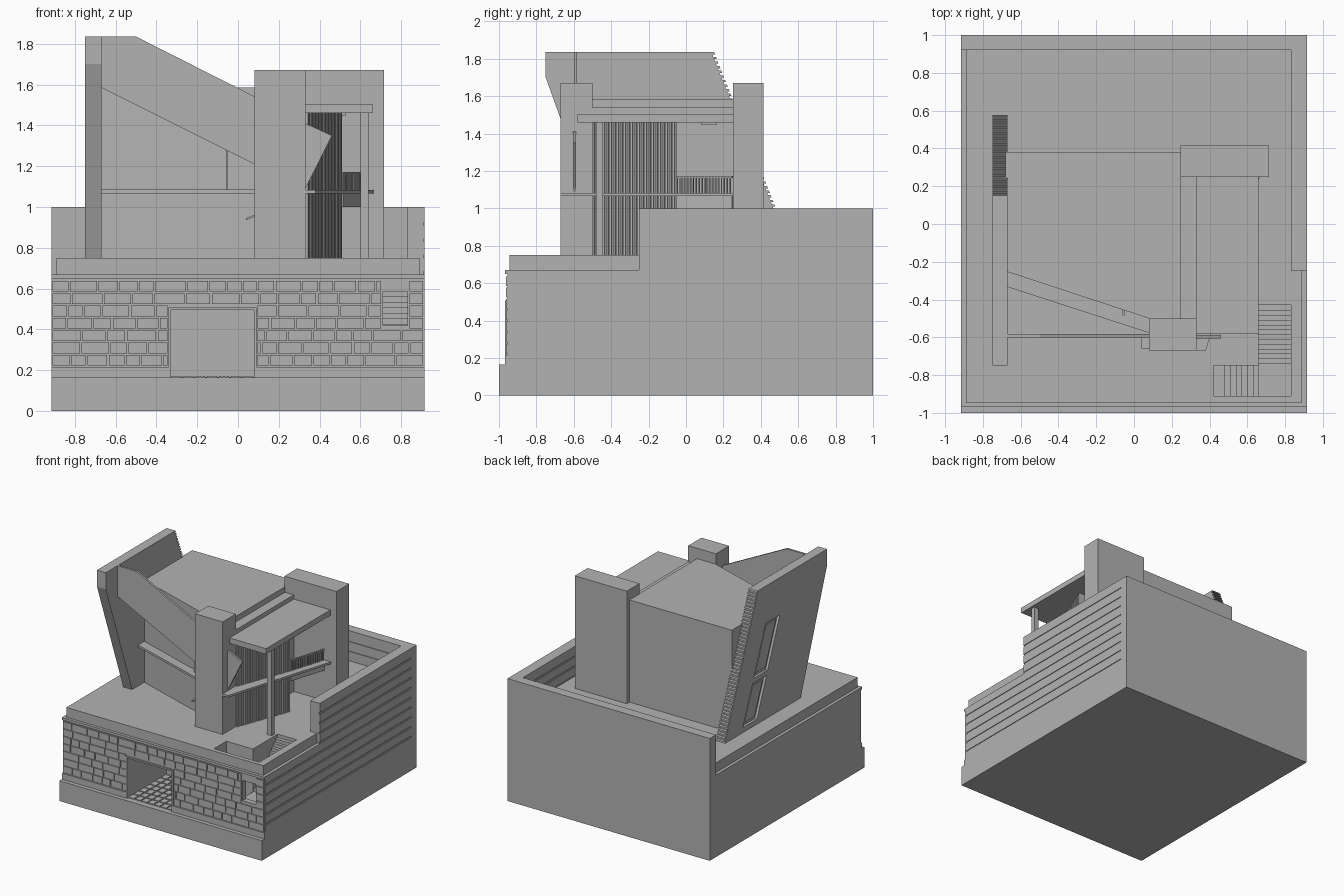
import bpy, bmesh, math, random
from mathutils import Vector

if "Cube" in bpy.data.objects:
    bpy.data.objects.remove(bpy.data.objects["Cube"], do_unlink=True)
random.seed(4)

concrete = bpy.data.materials.new("plain_grey")
concrete.use_nodes = True
GREY = (0.45, 0.45, 0.45, 1)
concrete.diffuse_color = GREY
concrete.node_tree.nodes["Principled BSDF"].inputs["Base Color"].default_value = GREY


def add_prism(bm, pts, axis, lo, hi):
    """Extrude a 2D outline along an axis from lo to hi."""
    place = {"x": lambda p, d: (d, p[0], p[1]),
             "y": lambda p, d: (p[0], d, p[1]),
             "z": lambda p, d: (p[0], p[1], d)}[axis]
    a = [bm.verts.new(place(p, lo)) for p in pts]
    b = [bm.verts.new(place(p, hi)) for p in pts]
    bm.faces.new(a)
    bm.faces.new(b[::-1])
    for i in range(len(a)):
        j = (i + 1) % len(a)
        bm.faces.new((a[i], b[i], b[j], a[j]))


def add_box(bm, x0, x1, y0, y1, z0, z1):
    add_prism(bm, [(x0, y0), (x1, y0), (x1, y1), (x0, y1)], "z", z0, z1)


def finish(name, bm):
    bmesh.ops.recalc_face_normals(bm, faces=bm.faces)
    me = bpy.data.meshes.new(name)
    bm.to_mesh(me)
    bm.free()
    me.materials.append(concrete)
    ob = bpy.data.objects.new(name, me)
    bpy.context.collection.objects.link(ob)
    return ob


def boxes(name, items):
    bm = bmesh.new()
    for it in items:
        add_box(bm, *it)
    return finish(name, bm)


def prism(name, pts, axis, lo, hi):
    bm = bmesh.new()
    add_prism(bm, pts, axis, lo, hi)
    return finish(name, bm)


def cut(target, cutter):
    cutter.hide_render = True
    cutter.hide_viewport = True
    cutter.display_type = "WIRE"
    m = target.modifiers.new("cut", "BOOLEAN")
    m.operation = "DIFFERENCE"
    m.solver = "EXACT"
    m.object = cutter


def strip(a, b, width):
    """Plan outline of a straight strip with its left edge running from a to b."""
    a, b = Vector(a), Vector(b)
    d = (b - a).normalized()
    n = Vector((d.y, -d.x)) * width
    return [a, b, b + n, a + n]


W = 0.915   # half width of the base

# Base with plinth, garage opening, stair shaft and side grooves
base = prism("base", [(-1, 0), (1, 0), (1, .67), (-.955, .67), (-.955, .165), (-1, .165)], "x", -W, W)
deck = boxes("deck", [(-.89, .89, -.945, .95, .66, .75)])
opening = boxes("opening_cutter", [(-.33, .08, -1.1, -.45, .166, .5)])
shaft = prism("shaft_cutter", [(.42, -.91), (.83, -.91), (.83, -.43), (.66, -.43), (.66, -.75), (.42, -.75)],
              "z", .2, .9)
window_cut = boxes("front_window_cutter", [(.71, .83, -1.1, -.88, .42, .585)])
cut(base, opening)
cut(base, shaft)
cut(base, window_cut)
cut(deck, shaft)

# Tall back and right walls, grooved on their faces
walls = prism("rear_walls", [(-W, .92), (.83, .92), (.83, -.25), (W, -.25), (W, 1), (-W, 1)], "z", .6, 1)
levels = [.27 + .08 * i for i in range(9)]
g = .006
side_grooves = boxes("side_groove_cutter", [(W - g, 1, -.94, .93, z, z + .014) for z in levels])
inner_grooves = boxes("inner_groove_cutter",
                      [(.8, .83 + g, -.2, .9, z, z + .014) for z in levels[-3:]]
                      + [(-.89, .78, .9, .92 + g, z, z + .014) for z in levels[-3:]])
cut(base, side_grooves)
cut(walls, side_grooves)
cut(walls, inner_grooves)

# Front facade: stone blocks, skirting, moulding and door frame
bm = bmesh.new()
rows, z0, z1 = 7, .222, .645
h = (z1 - z0) / rows
holes = [(-.345, .095, 0, .515), (.7, .84, .41, .595)]
for r in range(rows):
    lo, hi = z0 + r * h, z0 + (r + 1) * h - .008
    x = -W + .006
    while x < W - .03:
        nx = min(x + random.uniform(.07, .16), W)
        if W - nx < .05:
            nx = W
        spans = [(x, nx - .008)]
        for hx0, hx1, hz0, hz1 in holes:
            if hi > hz0 and lo < hz1:
                spans = [s for a, b in spans for s in ((a, min(b, hx0)), (max(a, hx1), b))]
        for a, b in spans:
            if b - a > .012:
                add_box(bm, a, b, -.963, -.95, lo, hi)
        x = nx
finish("stone_blocks", bm)
boxes("skirting", [(-W, -.34, -.967, -.95, .16, .215), (.09, W, -.967, -.95, .16, .215)])
boxes("moulding", [(-W, W, -.968, -.94, .65, .67)])
boxes("door_frame", [(-.34, -.328, -.968, -.94, .165, .505), (.078, .09, -.968, -.94, .165, .505),
                     (-.34, .09, -.968, -.94, .495, .507)])
boxes("floor_tiles", [(-.325 + .058 * i, -.277 + .058 * i, -.95 + .07 * j, -.89 + .07 * j, .16, .171)
                      for i in range(7) for j in range(7)])

# Stairs: one flight down to a landing, second flight turning inward
rise = .027
stairs = [(.66, .83, -.46 - .0255 * i, -.43 - .0255 * i, .19, .75 - rise * (i + 1)) for i in range(12)]
stairs.append((.66, .83, -.91, -.74, .19, .40))
stairs += [(.66 - .03 * (i + 1), .66 - .03 * i, -.91, -.75, .19, .40 - rise * (i + 1)) for i in range(6)]
boxes("stairs", stairs)

# Leaning side slab with a fluted rear edge and two slanted panes
top, foot = Vector((.15, 1.835)), Vector((.58, .75))
n = 44
flutes = []
for i in range(n):
    p, q = top.lerp(foot, i / n), top.lerp(foot, (i + .5) / n)
    dent = Vector((-.014, 0))
    flutes += [p, q, q + dent, top.lerp(foot, (i + 1) / n) + dent]
slab = prism("leaning_slab", [(-.41, .75), (-.75, 1.70), (-.75, 1.835)] + flutes + [foot], "x", -.75, -.67)


def pane(name, za, zb, inset, x0, x1):
    lean = lambda z: -.14 + (1.53 - z) * .4
    pts = [(lean(za) + inset, za), (lean(zb) + inset, zb),
           (lean(zb) + .18 - inset, zb), (lean(za) + .18 - inset, za)]
    return prism(name, pts, "x", x0, x1)


for za, zb in ((.79, 1.10), (1.14, 1.53)):
    cut(slab, pane("pane_cutter", za, zb, 0, -.8, -.73))
    pane("slab_pane", za + .025, zb - .025, .025, -.74, -.72)

# House body with angled front, lower roof strip and ledge
prism("house_body", [(-.68, -.25), (.08, -.5), (.25, -.5), (.25, .38), (-.68, .38)], "z", .74, 1.585)
boxes("roof_strip", [(.24, .33, -.52, .26, .74, 1.54)])
prism("front_ledge", [(-.68, -.33), (.09, -.58), (.09, -.49), (-.68, -.24)], "z", 1.067, 1.085)
boxes("window_mullion", [(-.06, -.05, -.485, -.44, 1.085, 1.3)])
prism("fascia", [(-.68, 1.59), (-.68, 1.835), (-.5, 1.835), (.09, 1.537), (.09, 1.205)], "y", -.6, -.583)

# Piers
boxes("front_pier", [(.08, .33, -.67, -.5, .74, 1.67)])
boxes("rear_pier", [(.245, .715, .25, .415, .74, 1.67)])
prism("pier_spout", [(.04, .935), (.09, .955), (.09, .965), (.04, .945)], "y", -.66, -.59)

# Canopy on twin posts
boxes("canopy", [(.33, .66, -.58, .26, 1.46, 1.505)])
boxes("canopy_posts", [(.6, .64, -.48, -.445, .74, 1.47)])
boxes("canopy_lamp", [(.45, .53, .08, .165, 1.448, 1.465)])

# Slatted angled wall beside the entrance
start, end = Vector((.335, -.5)), Vector((.505, -.05))
prism("slat_backing", [start, end, (.32, -.05), (.32, -.5)], "z", .74, 1.47)
bm = bmesh.new()
for i in range(24):
    a, b = start.lerp(end, i / 24), start.lerp(end, (i + .6) / 24)
    add_prism(bm, strip(a, b, .008), "z", .75, 1.46)
finish("wall_slats", bm)

# Diagonal beam, balcony and railing
prism("diagonal_beam", [(.33, -.67), (.38, -.67), (.665, .25), (.56, .25), (.33, -.45)], "z", 1.065, 1.082)
rail_a, rail_b = Vector((.505, -.05)), Vector((.6, .25))
prism("balcony_edge", strip(rail_a, rail_b, .012), "z", 1.0, 1.07)
bm = bmesh.new()
for i in range(18):
    a = rail_a.lerp(rail_b, i / 18)
    add_prism(bm, strip(a, rail_a.lerp(rail_b, (i + .5) / 18), .01), "z", 1.07, 1.17)
add_prism(bm, strip(rail_a, rail_b, .012), "z", 1.162, 1.172)
finish("balcony_railing", bm)
boxes("balcony_window", [(.325, .337, 0, .165, 1.08, 1.34)])

# Hanging triangular shard
prism("hanging_shard", [(.32, 1.415), (.46, 1.35), (.325, 1.08)], "y", -.605, -.588)
